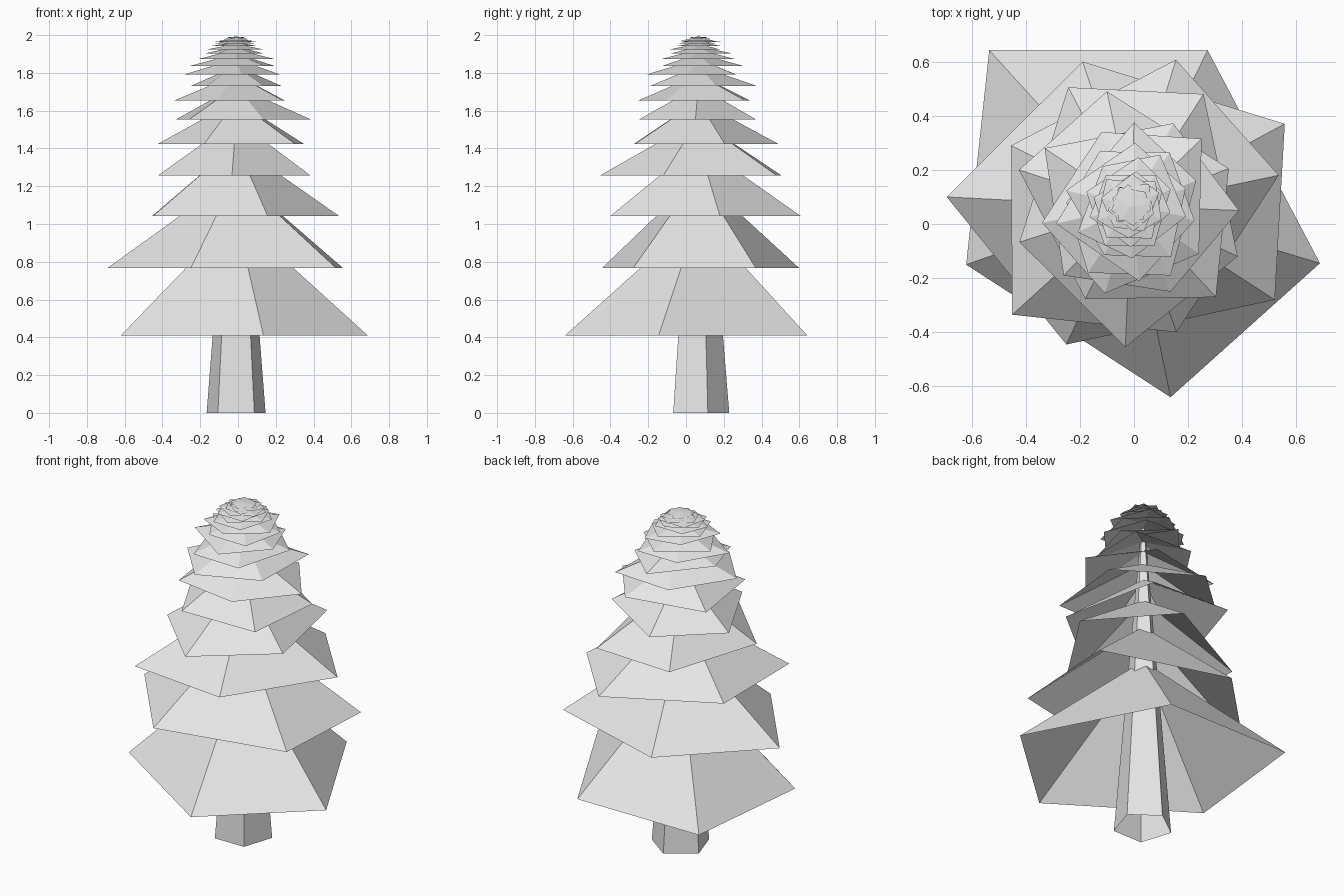
import bpy, bmesh, math, random

if "Cube" in bpy.data.objects:
    bpy.data.objects.remove(bpy.data.objects["Cube"])

random.seed(4)
CX, CY = -0.01, 0.065          # trunk axis
SIDES = 5
TIERS = 20

grey = bpy.data.materials.new("plain_grey")
grey.diffuse_color = (0.8, 0.8, 0.8, 1)
grey.use_nodes = True
grey.node_tree.nodes["Principled BSDF"].inputs["Base Color"].default_value = grey.diffuse_color


def open_cone(name, rim, z_base, z_tip):
    """Flat-faced cone, open underneath, from a rim of (x, y) points to a tip on the axis."""
    bm = bmesh.new()
    tip = bm.verts.new((CX, CY, z_tip))
    ring = [bm.verts.new((x, y, z_base)) for x, y in rim]
    for i, v in enumerate(ring):
        bm.faces.new((v, ring[(i + 1) % len(ring)], tip))
    mesh = bpy.data.meshes.new(name)
    bm.to_mesh(mesh)
    bm.free()
    mesh.materials.append(grey)
    obj = bpy.data.objects.new(name, mesh)
    bpy.context.collection.objects.link(obj)
    return obj


def rim_points(radius, phase, jitter):
    """Counter-clockwise ring with uneven radius and spacing."""
    pts = []
    for k in range(SIDES):
        a = math.radians(phase + 360 / SIDES * k + random.uniform(-9, 9) * jitter)
        r = radius * (1 + random.uniform(-0.12, 0.12) * jitter)
        pts.append((CX + r * math.cos(a), CY + r * math.sin(a)))
    return pts


def tier_z(i):
    """Tiers bunch up towards the top."""
    return 2 - 1.59 * 0.776 ** i


# tapering trunk
open_cone("trunk", rim_points(0.164, -126, 0), 0, 2.0)

# uneven rims of the large lower branches, counter-clockwise
lower_rims = [
    [(0.135, -0.64), (0.687, -0.145), (0.272, 0.642), (-0.535, 0.642), (-0.62, -0.15)],
    [(-0.25, -0.445), (0.52, -0.28), (0.557, 0.37), (-0.19, 0.60), (-0.692, 0.10)],
    [(0.157, -0.40), (0.535, 0.18), (0.155, 0.607), (-0.454, 0.29), (-0.45, -0.335)],
    [(-0.032, -0.455), (0.383, -0.12), (0.257, 0.48), (-0.243, 0.505), (-0.423, -0.067)],
    [(-0.18, -0.277), (0.303, -0.27), (0.35, 0.205), (-0.10, 0.49), (-0.425, 0.20)],
    [(0.135, -0.25), (0.388, 0.05), (0.145, 0.372), (-0.33, 0.28), (-0.26, -0.19)],
    [(-0.108, -0.256), (0.24, -0.11), (0.25, 0.315), (-0.12, 0.34), (-0.34, 0.005)],
    [(-0.17, -0.18), (0.135, -0.19), (0.23, 0.16), (0.0, 0.375), (-0.25, 0.08)],
]

# branch tiers; each tip reaches the base of the tier two above
for i in range(TIERS):
    if i < len(lower_rims):
        rim = lower_rims[i]
    else:
        rim = rim_points(0.70 * 0.883 ** i, 90 + 36 * (i + 1), 1)
    open_cone(f"branch_tier_{i + 1}", rim, tier_z(i), min(2.0, tier_z(i + 2)))
